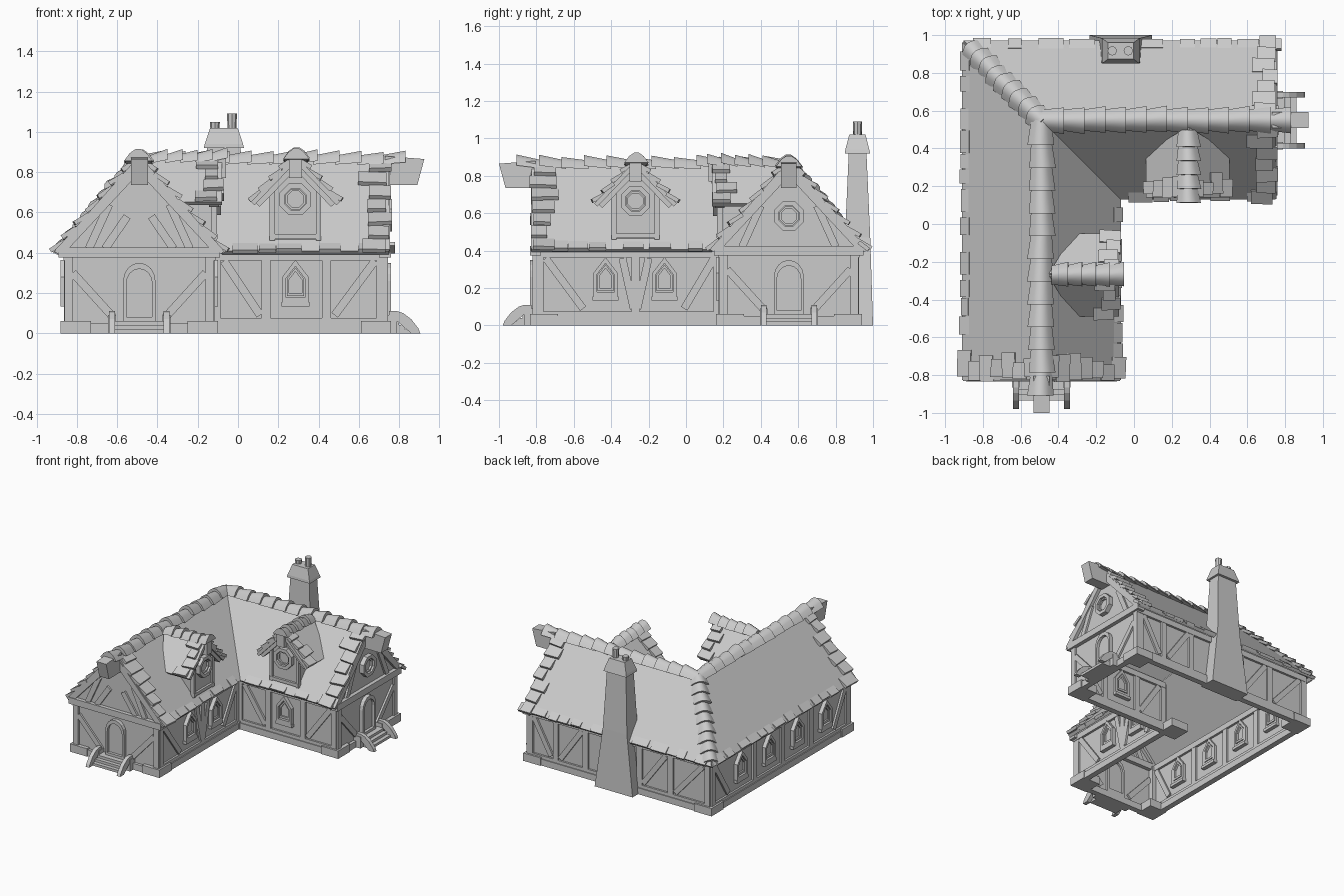
import bpy, bmesh, math, random
from mathutils import Matrix, Vector as V

random.seed(4)
if "Cube" in bpy.data.objects:
    bpy.data.objects.remove(bpy.data.objects["Cube"], do_unlink=True)

GREY = (0.6, 0.6, 0.6, 1)
grey = bpy.data.materials.new("plain_grey")
grey.use_nodes = True
grey.diffuse_color = GREY
grey.node_tree.nodes["Principled BSDF"].inputs["Base Color"].default_value = GREY

HALF, EAVE, TOP, SLOPE, WALL = 0.36, 0.412, 0.865, 1.13, 0.42
X, Y, Z = V((1, 0, 0)), V((0, 1, 0)), V((0, 0, 1))


def finish(name, bm, frame=Matrix(), smooth=False):
    bm.transform(frame)
    bmesh.ops.recalc_face_normals(bm, faces=bm.faces)
    me = bpy.data.meshes.new(name)
    bm.to_mesh(me)
    bm.free()
    me.materials.append(grey)
    ob = bpy.data.objects.new(name, me)
    bpy.context.collection.objects.link(ob)
    if smooth:
        bpy.ops.object.select_all(action='DESELECT')
        ob.select_set(True)
        bpy.context.view_layer.objects.active = ob
        bpy.ops.object.shade_smooth_by_angle(angle=math.radians(50))


def loft(bm, rings):
    """Skin a list of equal point rings and cap both ends."""
    rows = [[bm.verts.new(p) for p in r] for r in rings]
    n = len(rows[0])
    for a, b in zip(rows, rows[1:]):
        for i in range(n):
            j = (i + 1) % n
            bm.faces.new((a[i], a[j], b[j], b[i]))
    bm.faces.new(rows[0])
    bm.faces.new(rows[-1])


def slab(bm, c, a, b, t):
    """Box from a centre and three half-axis vectors."""
    loft(bm, [[c + a * i + b * j + t * k for i, j in ((-1, -1), (1, -1), (1, 1), (-1, 1))] for k in (-1, 1)])


def box(bm, lo, hi):
    lo, hi = V(lo), V(hi)
    h = (hi - lo) / 2
    slab(bm, (lo + hi) / 2, X * h.x, Y * h.y, Z * h.z)


def strut(bm, plane, p, q, w=0.04, depth=0.03):
    """Timber lying on a wall plane (origin, right, normal)."""
    o, r, n = plane
    P, Q = (o + r * a + Z * z for a, z in (p, q))
    d = (Q - P) / 2
    slab(bm, (P + Q) / 2, d, d.normalized().cross(n) * w / 2, n * depth / 2)


def opening(bm, plane, at, outline, inner=0.7, depth=0.03):
    """Frame through the wall with recessed panes on both faces."""
    o, r, n = plane
    rings = []
    for s, d in ((inner, -0.005), (inner, -0.02), (1, -0.02), (1, depth), (inner, depth), (inner, 0.008)):
        rings.append([o + r * (at[0] + x * s) + Z * (at[1] + z * s) + n * d for x, z in outline])
    loft(bm, rings)


ARC = [math.pi * i / 8 for i in range(9)]
DOOR = [(-0.08, -0.15), (0.08, -0.15)] + [(0.08 * math.cos(a), 0.06 + 0.09 * math.sin(a)) for a in ARC]
WINDOW = [(-0.065, -0.1), (0.065, -0.1), (0.065, 0.03), (0, 0.115), (-0.065, 0.03)]
OCTAGON = [(math.cos(math.pi * (i + 0.5) / 4) * 0.085, math.sin(math.pi * (i + 0.5) / 4) * 0.085) for i in range(8)]


def round_window(bm, plane, z):
    opening(bm, plane, (0, z), OCTAGON, 0.68, 0.035)
    opening(bm, plane, (0, z), [(x * 0.64, y * 0.64) for x, y in OCTAGON], 0.8, 0.022)


def ridge_caps(bm, p, q, count, r=0.067):
    """Overlapping flared tiles from p to q."""
    d = (q - p).normalized()
    side = d.cross(Z).normalized()
    up = side.cross(d)
    prof = ((-1, -0.62), (-0.6, -0.08), (-0.2, 0.2), (0.2, 0.2), (0.6, -0.08), (1, -0.62))
    step = (q - p) / count
    for i in range(count):
        a = p + step * i
        turn = side * random.uniform(-0.006, 0.006)
        tilt = random.uniform(0.008, 0.024)
        rings = []
        for t, s, lift in ((-0.1, 0.8, -0.006), (1.1, 1.05, tilt)):
            c = a + step * t + up * lift + turn * t
            rings.append([c + side * (x * r * s) + up * (z * r * s) for x, z in prof])
        loft(bm, rings)


def gable_tiles(bm, end, half, slope, rows, size):
    """Stacked shingles up both edges of a gable."""
    for s in (-1, 1):
        d = V((0, s, -slope)).normalized()
        n = V((0, s * slope, 1)).normalized()
        for i in range(rows):
            v = half * (i + 0.65) / rows
            long = size * random.uniform(0.65, 1.2)
            out = end + random.uniform(-0.025, 0.012)
            lean = (d + n * random.uniform(0.15, 0.35)).normalized()
            c = V((out - long / 2, s * v, TOP - slope * v)) + n * 0.018
            across = (X + lean * random.uniform(-0.08, 0.08)).normalized()
            slab(bm, c, across * long / 2, lean * half * 0.72 / rows, lean.cross(X) * 0.011)


def eave_tiles(bm, start, end, s):
    d = V((0, s, -SLOPE)).normalized()
    n = V((0, s * SLOPE, 1)).normalized()
    u = start + 0.05
    while u < end - 0.06:
        w = random.uniform(0.07, 0.14)
        lean = (d + n * random.uniform(0.1, 0.3)).normalized()
        c = V((u + w / 2, s * 0.4, TOP - SLOPE * 0.4 + 0.012))
        slab(bm, c, X * w / 2, lean * random.uniform(0.025, 0.036), lean.cross(X) * 0.011)
        u += w + random.choice((0.005, 0.03, 0.09))


def dormer(name, frame):
    bm = bmesh.new()
    h = 0.115
    prof = ((-h, 0.46), (h, 0.46), (h, 0.73), (0, 0.84), (-h, 0.73))
    loft(bm, [[V((a, b, z)) for b, z in prof] for a in (0.1, 0.37)])
    face = (V((0.37, 0, 0)), Y, X)
    for s in (-1, 1):
        strut(bm, face, (s * h, 0.46), (s * h, 0.72), 0.025)
        strut(bm, face, (0, 0.835), (s * 0.19, 0.64), 0.035, 0.05)
    strut(bm, face, (-0.125, 0.48), (0.125, 0.48), 0.025, 0.035)
    round_window(bm, face, 0.665)
    finish(name + "_wall", bm, frame)
    bm = bmesh.new()
    for s in (-1, 1):
        n = V((0, s * 1.04, 1)).normalized() * 0.012
        edge = [V((a, s * v, TOP - 1.04 * v)) for a, v in ((0.04, 0), (0.41, 0), (0.41, 0.212), (0.17, 0.212))]
        loft(bm, [[p - n for p in edge], [p + n for p in edge]])
    gable_tiles(bm, 0.41, 0.205, 1.04, 4, 0.095)
    box(bm, (0.34, -0.032, 0.77), (0.43, 0.032, 0.87))
    finish(name + "_roof", bm, frame)
    bm = bmesh.new()
    ridge_caps(bm, V((0.06, 0, 0.88)), V((0.43, 0, 0.89)), 5, 0.062)
    finish(name + "_ridge_tiles", bm, frame, True)


def wing(name, frame, L, dorm, inner, outer, round_gable):
    side = {s: (V((0, s * HALF, 0)), X, Y * s) for s in (-1, 1)}
    end = (V((L, 0, 0)), Y, X)

    # wall shell
    bm = bmesh.new()
    for s in (-1, 1):
        pts = ((s * HALF, 0), (L, 0), (L, WALL), (s * HALF, WALL))
        bm.faces.new([bm.verts.new((u, s * HALF, z)) for u, z in pts])
    pent = ((-HALF, 0), (HALF, 0), (HALF, WALL), (0, 0.83), (-HALF, WALL))
    bm.faces.new([bm.verts.new((L, v, z)) for v, z in pent])
    finish(name + "_walls", bm, frame)

    # stone footing
    bm = bmesh.new()
    for s in (-1, 1):
        box(bm, (s * HALF, s * HALF - 0.022, 0), (L, s * HALF + 0.022, 0.05))
        strut(bm, side[s], (s * HALF, 0.06), (L, 0.06), 0.03, 0.03)
        for u in (L - 0.045, s * (HALF - 0.045)):
            v = s * (HALF - 0.045)
            box(bm, (u - 0.075, v - 0.075, 0), (u + 0.075, v + 0.075, 0.062))
    box(bm, (L - 0.022, -HALF, 0), (L + 0.022, HALF, 0.05))
    finish(name + "_footing", bm, frame)

    # timber frame
    bm = bmesh.new()
    for s, (wins, posts, braces) in ((1, inner), (-1, outer)):
        strut(bm, side[s], (s * HALF, 0.385), (L + 0.015, 0.385), 0.045, 0.035)
        for u in [L - 0.02, s * HALF + 0.02] + posts:
            strut(bm, side[s], (u, 0.06), (u, 0.38), 0.045)
        for a, b in braces:
            strut(bm, side[s], (a, 0.36), (b, 0.09))
        box(bm, (L - 0.04, s * (HALF - 0.01) - 0.022, 0.05), (L + 0.015, s * (HALF - 0.01) + 0.022, 0.4))
        strut(bm, end, (s * 0.33, 0.3), (s * 0.13, 0.08))
        strut(bm, end, (0, 0.83), (s * 0.4, 0.4), 0.045, 0.05)
        strut(bm, end, (s * 0.25, 0.42), (s * 0.15, 0.64))
        if not round_gable:
            strut(bm, end, (s * 0.17, 0.42), (s * 0.06, 0.58))
    strut(bm, end, (-0.4, 0.4), (0.4, 0.4), 0.05, 0.06)
    finish(name + "_timbers", bm, frame)

    # door and windows
    bm = bmesh.new()
    opening(bm, end, (0, 0.2), DOOR, 0.8)
    if round_gable:
        round_window(bm, end, 0.585)
    for s, wins in ((1, inner[0]), (-1, outer[0])):
        for u in wins:
            opening(bm, side[s], (u, 0.25), WINDOW, 0.72)
            opening(bm, side[s], (u, 0.25), [(x * 0.66, z * 0.66) for x, z in WINDOW], 0.75, 0.02)
            strut(bm, side[s], (u - 0.07, 0.145), (u + 0.07, 0.145), 0.022, 0.06)
    finish(name + "_openings", bm, frame)

    # entrance steps with curved side rails
    bm = bmesh.new()
    for reach, z in ((0.13, 0.02), (0.1, 0.04), (0.07, 0.06)):
        box(bm, (L, -0.12, 0), (L + reach, 0.12, z))
    rail = ((0.02, 0.06), (0.06, 0.06), (0.1, 0.025), (0.13, 0), (0.175, 0),
            (0.165, 0.025), (0.13, 0.07), (0.09, 0.1), (0.06, 0.11), (0.02, 0.11))
    for s in (-1, 1):
        loft(bm, [[V((L + u, b * s, z)) for u, z in rail] for b in (0.12, 0.15)])
        box(bm, (L, s * 0.135 - 0.02, 0), (L + 0.06, s * 0.135 + 0.02, 0.09))
    finish(name + "_steps", bm, frame)

    # roof planes meeting at hip and valley
    bm = bmesh.new()
    low = TOP - SLOPE * EAVE
    for s in (-1, 1):
        n = V((0, s * SLOPE, 1)).normalized() * 0.012
        edge = [V(p) for p in ((0, 0, TOP), (L + 0.02, 0, TOP), (L + 0.02, s * EAVE, low), (s * EAVE, s * EAVE, low))]
        loft(bm, [[p - n for p in edge], [p + n for p in edge]])
    finish(name + "_roof", bm, frame)

    # shingles, ridge beam and ridge tiles
    bm = bmesh.new()
    gable_tiles(bm, L + 0.025, EAVE, SLOPE, 7, 0.125)
    for s in (-1, 1):
        eave_tiles(bm, s * EAVE, L, s)
    finish(name + "_shingles", bm, frame)
    bm = bmesh.new()
    prof = ((0, 0.735), (0.16, 0.735), (0.195, 0.865), (0, 0.88))
    loft(bm, [[V((L + u, b, z)) for u, z in prof] for b in (-0.042, 0.042)])
    finish(name + "_ridge_beam", bm, frame)
    bm = bmesh.new()
    ridge_caps(bm, V((0, 0, 0.877)), V((L + 0.09, 0, 0.877)), 12)
    finish(name + "_ridge_tiles", bm, frame, True)

    swap = Matrix(((0, 1, 0, dorm), (1, 0, 0, 0), (0, 0, 1, 0), (0, 0, 0, 1)))
    dormer(name + "_dormer", frame @ swap)


# two mirrored wings sharing one corner
front = Matrix(((0, 1, 0, -0.49), (-1, 0, 0, 0.55), (0, 0, 1, 0), (0, 0, 0, 1)))
right = Matrix(((1, 0, 0, -0.49), (0, -1, 0, 0.55), (0, 0, 1, 0), (0, 0, 0, 1)))
wing("front_wing", front, 1.355, 0.82,
     ([0.665, 0.98], [0.82], [(0.4, 0.56), (0.75, 0.81), (0.89, 0.83), (1.3, 1.1)]),
     ([0, 0.35, 0.7, 1.05], [0.175, 0.525, 0.875], [(-0.32, -0.15), (1.3, 1.16)]), False)
wing("right_wing", right, 1.22, 0.775,
     ([0.775], [0.63, 0.93], [(0.42, 0.6), (1.17, 0.97)]),
     ([], [-0.02, 0.25, 0.72, 0.98], [(-0.3, -0.06), (0.02, 0.22), (0.75, 0.94), (1.17, 1.02)]), True)

# hip tiles at the outer corner
bm = bmesh.new()
ridge_caps(bm, V((-0.49, 0.55, 0.88)), V((-0.875, 0.935, 0.44)), 9, 0.065)
finish("hip_tiles", bm, smooth=True)

# chimney with flared cap and two pots
bm = bmesh.new()


def ring(w, y0, y1, z):
    return [V((-0.07 + a * w, y, z)) for a, y in ((-1, y0), (1, y0), (1, y1), (-1, y1))]


loft(bm, [ring(0.165, 0.87, 1.0, 0), ring(0.105, 0.85, 0.985, 0.47), ring(0.083, 0.87, 0.965, 0.92)])
loft(bm, [ring(0.1, 0.85, 0.985, 0.92), ring(0.095, 0.852, 0.98, 0.94), ring(0.068, 0.873, 0.96, 1.02)])
for x, top in ((-0.115, 1.05), (-0.03, 1.09)):
    loft(bm, [[V((x + r * math.cos(i * math.pi / 4), 0.917 + r * math.sin(i * math.pi / 4), z)) for i in range(8)]
              for r, z in ((0.021, 1.0), (0.025, top))])
finish("chimney", bm)
